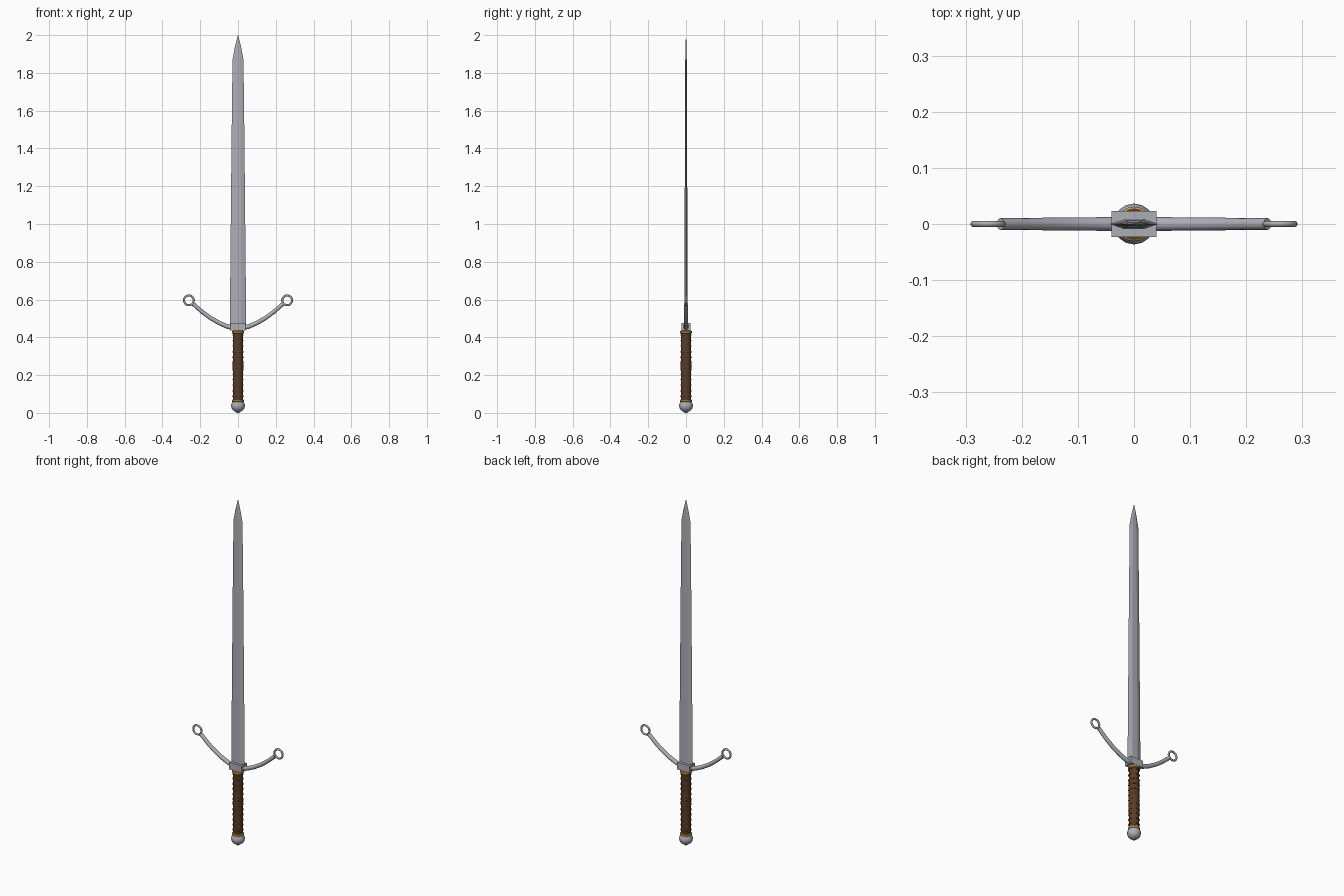
import bpy, bmesh, math
from mathutils import Vector

if "Cube" in bpy.data.objects:
    bpy.data.objects.remove(bpy.data.objects["Cube"])


def material(name, color):
    m = bpy.data.materials.new(name)
    m.diffuse_color = color
    m.use_nodes = True
    m.node_tree.nodes["Principled BSDF"].inputs["Base Color"].default_value = m.diffuse_color
    return m


LEATHER = material("leather", (0.10, 0.045, 0.02, 1))
BRASS = material("brass", (0.55, 0.32, 0.08, 1))
STEEL = material("steel", (0.42, 0.43, 0.47, 1))


def finish(ob, name, mat, smooth=None):
    ob.name = name
    ob.data.materials.append(mat)
    if smooth:
        bpy.ops.object.select_all(action='DESELECT')
        ob.select_set(True)
        bpy.context.view_layer.objects.active = ob
        bpy.ops.object.shade_smooth_by_angle(angle=math.radians(smooth))
    return ob


def loft(name, rings, mat, smooth=None):
    """Skin a list of equal-sized vertex rings and cap both ends."""
    bm = bmesh.new()
    vs = [[bm.verts.new(p) for p in r] for r in rings]
    n = len(rings[0])
    for a, b in zip(vs, vs[1:]):
        for i in range(n):
            j = (i + 1) % n
            bm.faces.new((a[i], a[j], b[j], b[i]))
    bm.faces.new(vs[0][::-1])
    bm.faces.new(vs[-1])
    bmesh.ops.remove_doubles(bm, verts=bm.verts, dist=1e-5)
    bmesh.ops.recalc_face_normals(bm, faces=bm.faces)
    me = bpy.data.meshes.new(name)
    bm.to_mesh(me)
    bm.free()
    ob = bpy.data.objects.new(name, me)
    bpy.context.collection.objects.link(ob)
    return finish(ob, name, mat, smooth)


def lathe(name, profile, sides, mat, smooth=None):
    """Round part about z from (radius, z) points."""
    rings = [[(r * math.cos(2 * math.pi * i / sides), r * math.sin(2 * math.pi * i / sides), z)
              for i in range(sides)] for r, z in profile]
    return loft(name, rings, mat, smooth)


def torus(name, loc, major, minor, mat, rot=(0, 0, 0), seg=20, mseg=8):
    bpy.ops.mesh.primitive_torus_add(location=loc, rotation=rot, major_radius=major,
                                     minor_radius=minor, major_segments=seg, minor_segments=mseg)
    return finish(bpy.context.object, name, mat, 60)


# Blade: flattened hexagonal section tapering to a point
def section(z, w, t):
    f = 0.4 * w
    return [(-w, 0, z), (-f, -t, z), (f, -t, z), (w, 0, z), (f, t, z), (-f, t, z)]


loft("blade", [section(*s) for s in [
    (0.45, 0.043, 0.0095), (0.62, 0.042, 0.008), (1.45, 0.034, 0.006),
    (1.87, 0.029, 0.004), (1.93, 0.018, 0.003), (2.0, 0.0006, 0.0005)]], STEEL)

# Guard block
bpy.ops.mesh.primitive_cube_add(size=1, location=(0, 0, 0.455))
block = bpy.context.object
block.scale = (0.08, 0.047, 0.04)
finish(block, "guard_block", STEEL)

# Guard arms sweeping upward, each ending in a ring
path = [(0.02, 0.447), (0.06, 0.459), (0.10, 0.476), (0.145, 0.502), (0.19, 0.535), (0.238, 0.577)]
for side, label in ((1, "right"), (-1, "left")):
    rings = []
    for k, (x, z) in enumerate(path):
        p, q = path[max(k - 1, 0)], path[min(k + 1, len(path) - 1)]
        d = Vector((q[0] - p[0], q[1] - p[1])).normalized()
        r = 0.0125 - 0.0004 * k
        ring = []
        for i in range(12):
            a = 2 * math.pi * i / 12
            u = r * math.cos(a)
            ring.append((side * (x - d.y * u), r * math.sin(a), z + d.x * u))
        rings.append(ring)
    loft("guard_arm_" + label, rings, STEEL, 40)
    torus("guard_ring_" + label, (side * 0.26, 0, 0.596), 0.026, 0.0055, STEEL,
          (math.pi / 2, 0, 0))

# Grip with leather wrap ridges
lathe("grip", [(0.0265, 0.065), (0.028, 0.25), (0.0265, 0.435)], 16, LEATHER, 40)
for i in range(12):
    torus("grip_wrap_%02d" % (i + 1), (0, 0, 0.088 + i * 0.0295), 0.027, 0.0035, LEATHER, seg=16, mseg=6)

# Brass collars
for name, z in (("upper_collar", 0.427), ("lower_collar", 0.064)):
    lathe(name, [(0.027, z - 0.008), (0.031, z - 0.005), (0.031, z + 0.005), (0.027, z + 0.008)],
          16, BRASS, 30)

# Pommel with small peened button underneath
c, R = 0.038, 0.0365
lathe("pommel", [(max(R * math.sin(math.pi * k / 10), 1e-6), c - 0.034 * math.cos(math.pi * k / 10))
                 for k in range(11)], 16, STEEL, 40)
lathe("pommel_button", [(0.007, 0.0), (0.010, 0.004), (0.010, 0.010)], 12, STEEL, 30)
